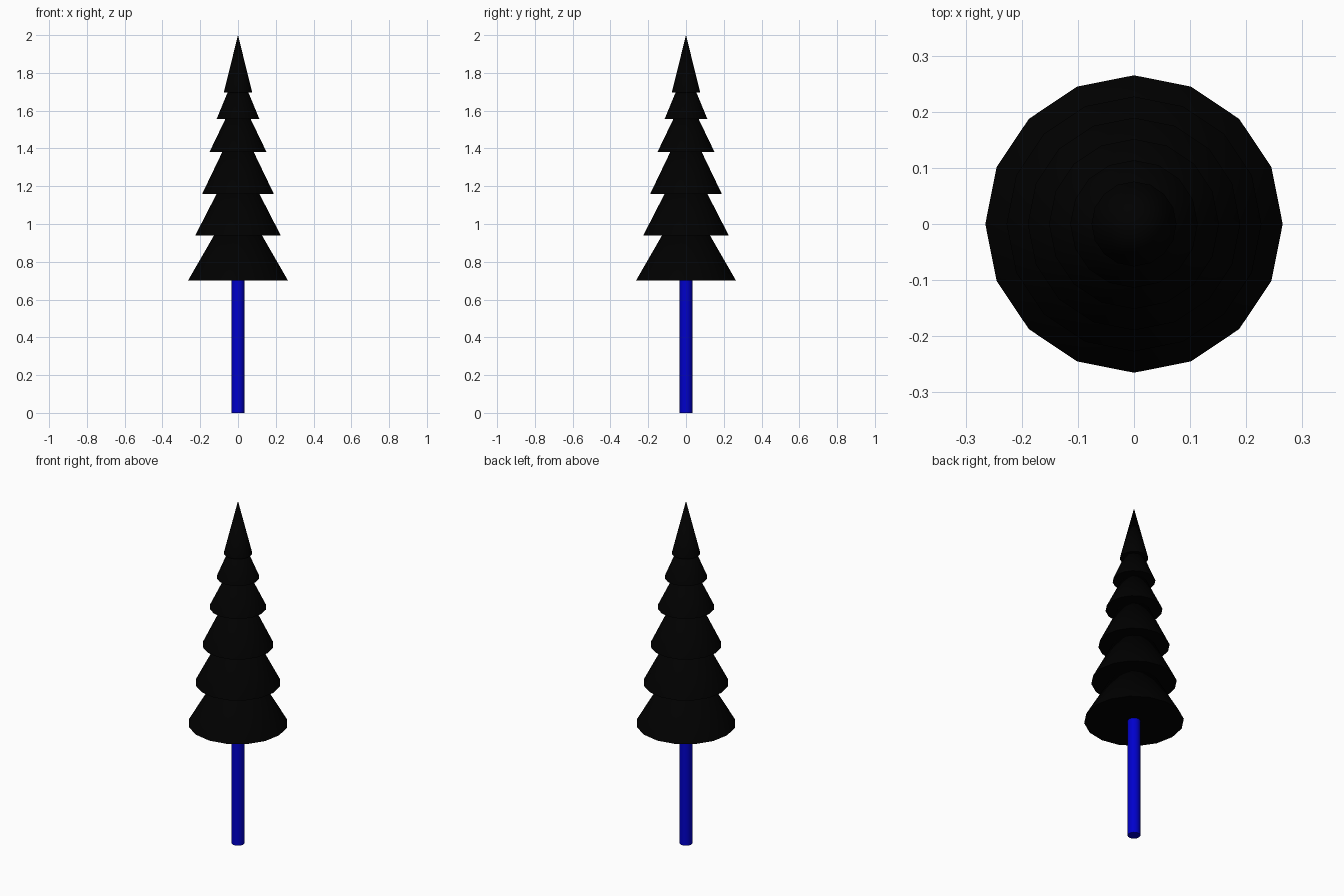
import bpy, math

if "Cube" in bpy.data.objects:
    bpy.data.objects.remove(bpy.data.objects["Cube"])


def material(name, color):
    m = bpy.data.materials.new(name)
    m.diffuse_color = color
    m.use_nodes = True
    m.node_tree.nodes["Principled BSDF"].inputs["Base Color"].default_value = m.diffuse_color
    return m


def cone(name, r_bottom, r_top, z0, z1, mat, sides=16):
    bpy.ops.mesh.primitive_cone_add(vertices=sides, radius1=r_bottom, radius2=r_top,
                                    depth=z1 - z0, location=(0, 0, (z0 + z1) / 2))
    ob = bpy.context.object
    ob.name = name
    ob.data.materials.append(mat)
    bpy.ops.object.shade_smooth_by_angle(angle=math.radians(30))
    return ob


foliage = material("foliage", (0.0, 0.0, 0.0, 1))
bark = material("bark", (0.0, 0.0, 0.6, 1))

# Trunk
cone("trunk", 0.034, 0.034, 0.0, 0.70, bark)

# Foliage tiers: each cone's tip reaches the base two tiers above
levels = [0.70, 0.938, 1.16, 1.38, 1.555, 1.695, 1.83, 2.0]
count = len(levels) - 1
for i in range(count):
    radius = 0.265 * (count - i) / count
    cone(f"foliage_tier_{i + 1}", radius, 0.0, levels[i], levels[min(i + 2, count)], foliage)
